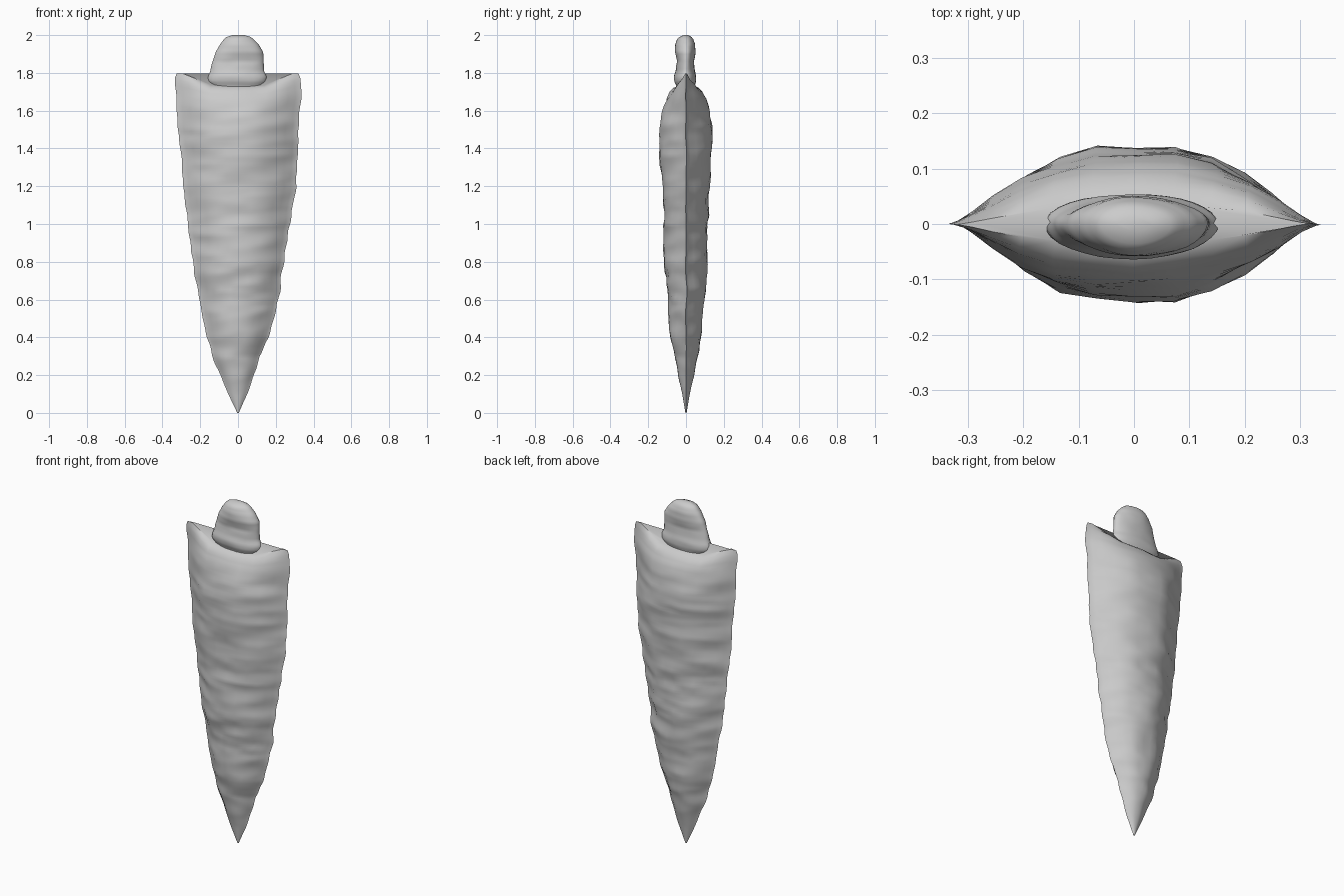
import bpy, math
from mathutils import Vector, noise

if "Cube" in bpy.data.objects:
    bpy.data.objects.remove(bpy.data.objects["Cube"])


def lerp_row(table, z):
    """Linear interpolation in a table of (z, a, b, ...) rows."""
    for r0, r1 in zip(table, table[1:]):
        if z <= r1[0]:
            t = (z - r0[0]) / (r1[0] - r0[0])
            return [a + (b - a) * t for a, b in zip(r0[1:], r1[1:])]
    return list(table[-1][1:])


def flake(p, size=0.12):
    """Shallow dished flake scars: low in cell middles, ridged at borders."""
    q = Vector((p[0] / size, p[1] / size, p[2] / (size * 0.8)))
    q += 0.25 * noise.noise_vector(q * 0.8)
    d = noise.voronoi(q)[0]
    return min(d[0], 0.8) - 0.42


def loft(name, rings):
    """Skin a stack of equal closed rings and cap both ends."""
    n = len(rings[0])
    verts = [v for ring in rings for v in ring]
    faces = [(i * n + j, i * n + (j + 1) % n, (i + 1) * n + (j + 1) % n, (i + 1) * n + j)
             for i in range(len(rings) - 1) for j in range(n)]
    faces.append(tuple(reversed(range(n))))
    faces.append(tuple(range(len(verts) - n, len(verts))))
    mesh = bpy.data.meshes.new(name)
    mesh.from_pydata(verts, [], faces)
    mesh.update()
    ob = bpy.data.objects.new(name, mesh)
    bpy.context.collection.objects.link(ob)
    bpy.context.view_layer.objects.active = ob
    ob.select_set(True)
    bpy.ops.object.shade_smooth_by_angle(angle=math.radians(40))
    ob.select_set(False)
    return ob


# Blade profile: z, left edge, right edge, half thickness
blade = [(0, -.004, .004, .003), (.1, -.052, .05, .02), (.2, -.095, .085, .042),
         (.3, -.135, .118, .06), (.4, -.163, .163, .08), (.6, -.205, .215, .092),
         (.8, -.24, .24, .115), (1.0, -.265, .277, .113), (1.2, -.29, .308, .122),
         (1.4, -.305, .318, .138), (1.5, -.318, .322, .139), (1.6, -.325, .328, .122),
         (1.66, -.331, .331, .102), (1.7, -.335, .331, .082), (1.72, -.332, .328, .063),
         (1.735, -.322, .318, .034)]
HALF = 14
ROWS = 130
us = [-math.cos(math.pi * i / HALF) for i in range(HALF + 1)]
section = [(u, -1) for u in us] + [(u, 1) for u in us[-2:0:-1]]
rings = []
for i in range(ROWS + 4):
    z = 1.70 * i / ROWS if i <= ROWS else (1.71, 1.72, 1.735)[i - ROWS - 1]
    left, right, thick = lerp_row(blade, z)
    fade = min(1, z / 0.3)
    # chipped cutting edges
    left += .008 * fade * noise.noise((3.1, 0, z * 13))
    right += .009 * fade * noise.noise((9.7, 4, z * 13))
    mid, half = (left + right) / 2, (right - left) / 2
    ring = []
    for u, side in section:
        x = mid + u * half
        full = max(0, 1 - abs(u) ** 2.6) ** 1.4
        y = side * thick * full
        y += side * .022 * fade * min(1, 2.5 * full) * flake((x, side * 3, z)) * min(1, thick / .1)
        y += .008 * fade * (1 - full) * noise.noise((u, 2, z * 7))
        # raised ears at the shoulder corners
        t = max(0, min(1, (z - 1.5) / .235))
        lift = max(0, min(1, (abs(x) - .14) / .15))
        ring.append((x, y, z + .062 * lift * t * t))
    rings.append(ring)
loft("blade", rings)

# Hafting tang: z, left, right, front, back
tang = [(1.68, -.13, .13, -.04, .04), (1.73, -.14, .135, -.05, .045),
        (1.755, -.163, .152, -.062, .053), (1.78, -.16, .152, -.063, .053),
        (1.81, -.147, .138, -.055, .047), (1.86, -.134, .135, -.048, .042),
        (1.91, -.118, .133, -.058, .05), (1.95, -.095, .108, -.055, .048),
        (1.98, -.073, .08, -.045, .038), (1.995, -.055, .06, -.03, .026),
        (2.0, -.03, .035, -.012, .012)]
N = 32
rings = []
for i in range(33):
    z = 1.68 + .01 * i
    l, r, f, b = lerp_row(tang, z)
    ring = []
    for k in range(N):
        a = 2 * math.pi * k / N
        c, s = math.cos(a), math.sin(a)
        x = c * (r if c > 0 else -l)
        y = s * (b if s > 0 else -f)
        m = 1 + .1 * flake((x, 2 * y, z), .09)
        ring.append((x * (1 + (m - 1) * .4), y * m, z))
    rings.append(ring)
loft("tang", rings)
